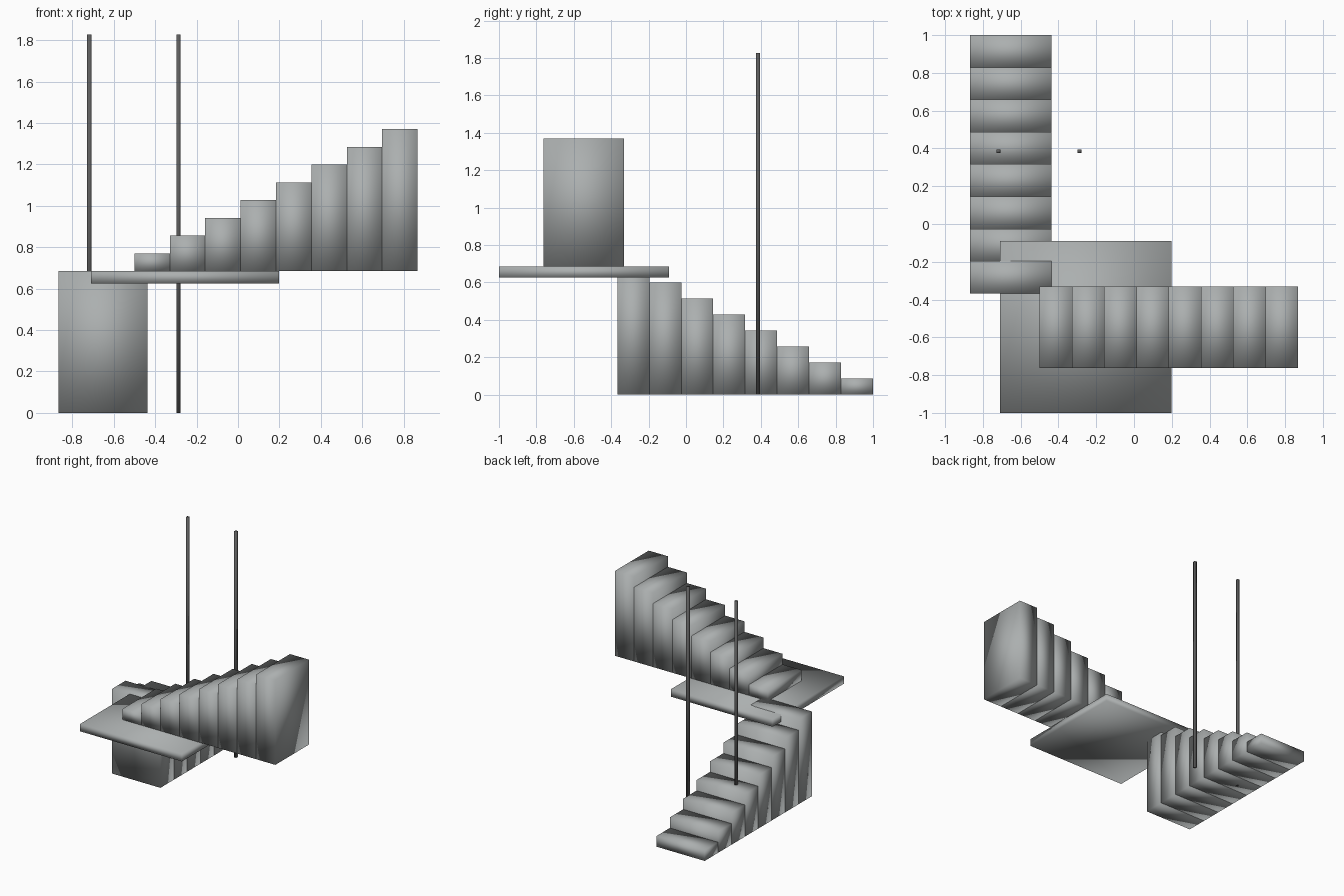
import bpy

cube = bpy.data.objects.get("Cube")
if cube:
    bpy.data.objects.remove(cube, do_unlink=True)


def make_material(name, colour):
    mat = bpy.data.materials.new(name)
    mat.use_nodes = True
    mat.diffuse_color = colour
    mat.node_tree.nodes["Principled BSDF"].inputs["Base Color"].default_value = colour
    return mat


stone = make_material("stone grey", (0.41, 0.43, 0.43, 1))
dark = make_material("dark grey metal", (0.11, 0.11, 0.11, 1))


def box(name, low, high, material):
    """Soft-shaded box spanning two opposite corners."""
    centre = [(a + b) / 2 for a, b in zip(low, high)]
    bpy.ops.mesh.primitive_cube_add(size=1, location=centre)
    obj = bpy.context.object
    obj.name = name
    obj.scale = [b - a for a, b in zip(low, high)]
    bpy.ops.object.transform_apply(location=False, rotation=False, scale=True)
    bpy.ops.object.shade_smooth()
    obj.data.materials.append(material)


STEPS = 8
TREAD = 1.367 / STEPS
RISE = 0.0856
FLOOR = STEPS * RISE

# Lower flight climbs from the back to the front, upper flight towards +x
for i in range(STEPS):
    y = 1 - i * TREAD
    box(f"lower_step_{i + 1}", (-0.867, y - TREAD, 0),
        (-0.436, y, (i + 1) * RISE), stone)
    x = -0.5 + i * TREAD
    box(f"upper_step_{i + 1}", (x, -0.762, FLOOR),
        (x + TREAD, -0.331, FLOOR + (i + 1) * RISE), stone)

# Landing slab between the flights
box("landing", (-0.71, -1, FLOOR - 0.06), (0.199, -0.091, FLOOR), stone)

# Two tall square posts beside the lower flight
HALF = 0.01
for side, x in (("right", -0.718), ("left", -0.288)):
    box(f"{side}_post", (x - HALF, 0.385 - HALF, 0),
        (x + HALF, 0.385 + HALF, 1.826), dark)
